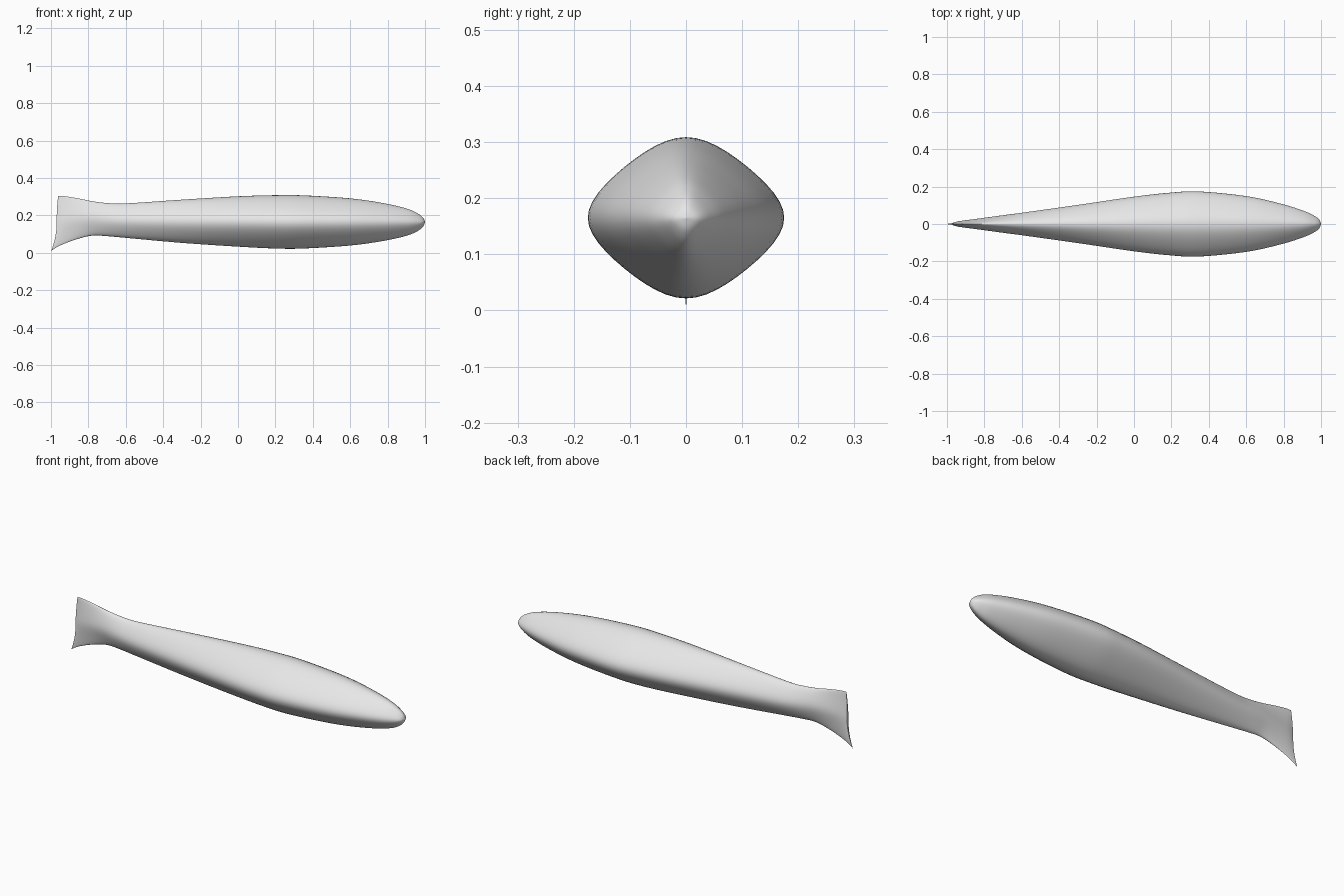
import bpy, bmesh, math

cube = bpy.data.objects.get("Cube")
if cube:
    bpy.data.objects.remove(cube, do_unlink=True)

grey = bpy.data.materials.new("light grey")
grey.use_nodes = True
colour = (0.8, 0.8, 0.8, 1)
grey.diffuse_color = colour
grey.node_tree.nodes["Principled BSDF"].inputs["Base Color"].default_value = colour

# Body stations from nose to tail: x, top z, bottom z, half width
STATIONS = [
    (1.0, .165, .165, .0), (.99, .187, .141, .024), (.96, .211, .116, .046),
    (.9, .237, .091, .073), (.78, .265, .064, .110), (.6, .291, .039, .149),
    (.35, .307, .023, .174), (.2, .308, .023, .168), (0, .302, .033, .146),
    (-.3, .284, .053, .102), (-.6, .264, .080, .060), (-.7, .266, .089, .047),
    (-.78, .276, .092, .036), (-.86, .292, .070, .025), (-.93, .303, .036, .015),
    (-.962, .303, .008, .006),
]
SIDES, STEPS = 48, 5


def spline(a, b, c, d, t):
    """Smooth curve through b and c."""
    return tuple(.5 * (2*q + (r - p)*t + (2*p - 5*q + 4*r - s)*t*t
                       + (3*q - p - 3*r + s)*t**3)
                 for p, q, r, s in zip(a, b, c, d))


def ring(bm, x, top, bottom, width):
    """Rounded diamond section, swept back at the lower tail."""
    mid, half = (top + bottom) / 2, (top - bottom) / 2
    tail = min(1, max(0, (-x - .75) / .21))
    pinch = .058 + .06 * tail
    verts = []
    for i in range(SIDES):
        a = math.tau * i / SIDES
        y = (math.cos(a) + pinch * math.cos(3*a)) / (1 + pinch)
        z = (math.sin(a) - pinch * math.sin(3*a)) / (1 + pinch)
        sweep = tail**2 * (.038 * max(0, -z)**2 + .008 * (1 - z*z))
        verts.append(bm.verts.new((x - sweep, y * width, mid + z * half)))
    return verts


# Body and tail as one lofted skin
bm = bmesh.new()
rows = []
for i in range(len(STATIONS) - 1):
    four = [STATIONS[min(max(k, 0), len(STATIONS) - 1)] for k in range(i - 1, i + 3)]
    rows += [spline(*four, s / STEPS) for s in range(STEPS)]
rows.append(STATIONS[-1])
nose = bm.verts.new((1, 0, rows[0][1]))
rings = [ring(bm, *r) for r in rows[1:]]
for i in range(SIDES):
    j = (i + 1) % SIDES
    bm.faces.new((nose, rings[0][i], rings[0][j]))
    for a, b in zip(rings, rings[1:]):
        bm.faces.new((a[i], b[i], b[j], a[j]))

# Trailing edge of the tail
for i in range(SIDES // 2):
    left = [rings[-1][(SIDES // 4 + i) % SIDES], rings[-1][(SIDES // 4 + i + 1) % SIDES]]
    right = [rings[-1][(SIDES // 4 - i - 1) % SIDES], rings[-1][(SIDES // 4 - i) % SIDES]]
    loop = list(dict.fromkeys(left + right))
    bm.faces.new(loop)
bmesh.ops.recalc_face_normals(bm, faces=bm.faces)

mesh = bpy.data.meshes.new("fish_body")
bm.to_mesh(mesh)
bm.free()
mesh.materials.append(grey)
fish = bpy.data.objects.new("fish_body", mesh)
bpy.context.collection.objects.link(fish)
bpy.context.view_layer.objects.active = fish
fish.select_set(True)
bpy.ops.object.shade_smooth_by_angle(angle=math.radians(50))
